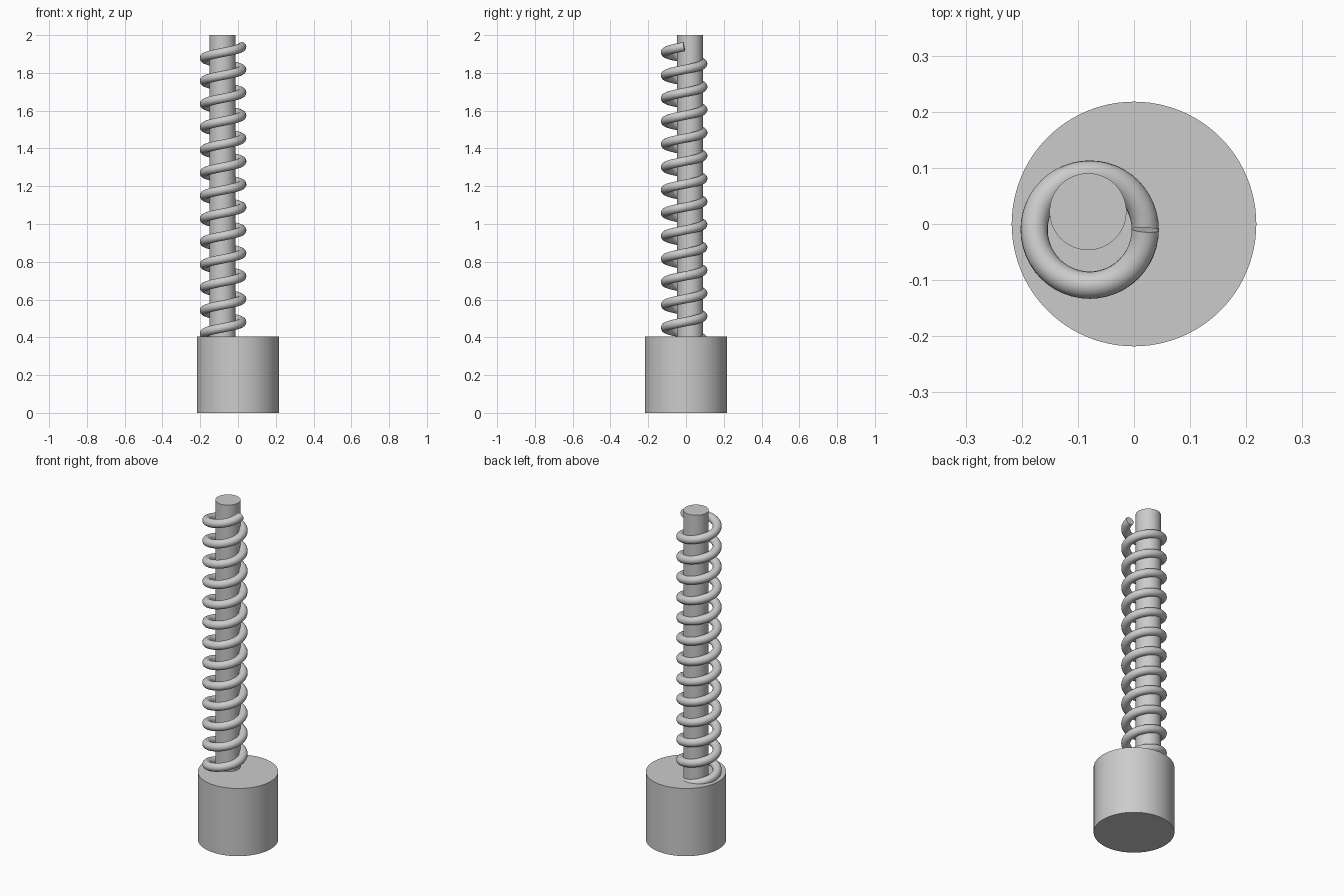
import bpy
import math

cube = bpy.data.objects.get("Cube")
if cube:
    bpy.data.objects.remove(cube, do_unlink=True)

GREY = (0.6, 0.6, 0.6, 1.0)
steel = bpy.data.materials.new("grey_steel")
steel.use_nodes = True
steel.diffuse_color = GREY
steel.node_tree.nodes["Principled BSDF"].inputs["Base Color"].default_value = GREY


def finish(obj, name):
    """Name, colour and smooth a part while keeping its rims sharp."""
    obj.name = name
    obj.data.materials.clear()
    obj.data.materials.append(steel)
    bpy.ops.object.select_all(action="DESELECT")
    obj.select_set(True)
    bpy.context.view_layer.objects.active = obj
    bpy.ops.object.shade_smooth_by_angle(angle=math.radians(35))


def cylinder(name, x, y, radius, bottom, top):
    bpy.ops.mesh.primitive_cylinder_add(
        vertices=96, radius=radius, depth=top - bottom,
        location=(x, y, (bottom + top) / 2))
    finish(bpy.context.object, name)


def spring(name, x, y, coil_radius, wire_radius, top, pitch, turns, steps=48):
    """Right-handed coil ending on the +x side at the given top height."""
    curve = bpy.data.curves.new(name, "CURVE")
    curve.dimensions = "3D"
    curve.bevel_depth = wire_radius
    curve.bevel_resolution = 6
    curve.use_fill_caps = True
    path = curve.splines.new("POLY")
    count = turns * steps
    path.points.add(count)
    for i, point in enumerate(path.points):
        angle = math.tau * i / steps
        z = top - pitch * (count - i) / steps
        point.co = (x + coil_radius * math.cos(angle),
                    y + coil_radius * math.sin(angle), z, 1)
    obj = bpy.data.objects.new(name, curve)
    bpy.context.collection.objects.link(obj)
    bpy.ops.object.select_all(action="DESELECT")
    obj.select_set(True)
    bpy.context.view_layer.objects.active = obj
    bpy.ops.object.convert(target="MESH")
    finish(bpy.context.object, name)


# Wide base, off-centre rod and the coil wound loosely around it
cylinder("base", 0, 0, 0.218, 0, 0.405)
cylinder("rod", -0.082, 0.022, 0.0685, 0.4, 2)
spring("coil_spring", -0.079, -0.01, 0.099, 0.0243, top=1.939, pitch=0.1215, turns=13)
